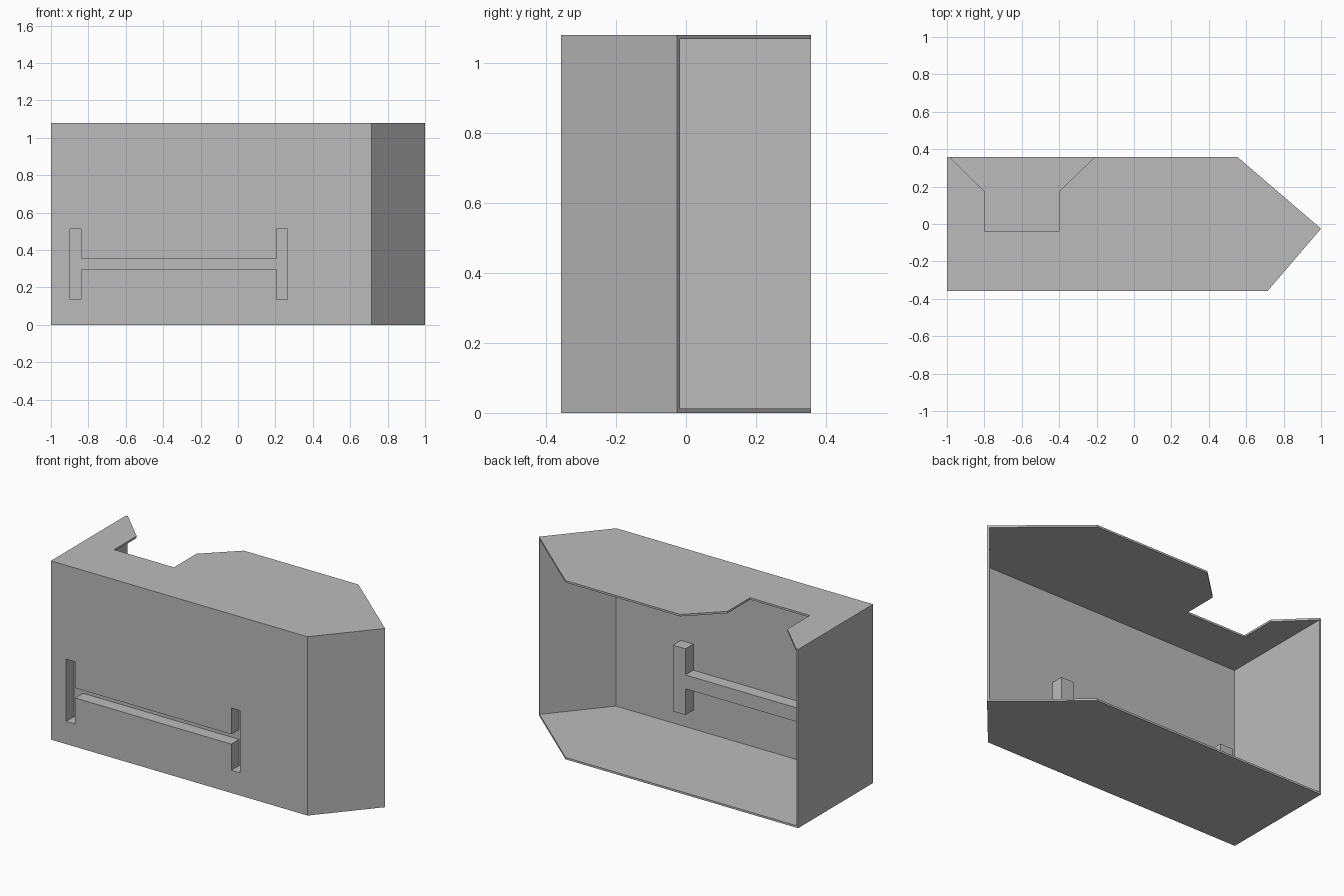
import bpy, bmesh
from mathutils import Vector

cube = bpy.data.objects.get("Cube")
if cube:
    bpy.data.objects.remove(cube, do_unlink=True)

T = 0.012            # sheet thickness
HEIGHT = 1.08
BACK = 0.357         # half of the depth

grey = bpy.data.materials.new("sheet_grey")
grey.use_nodes = True
GREY = (0.5, 0.5, 0.5, 1)
grey.diffuse_color = GREY
grey.node_tree.nodes["Principled BSDF"].inputs["Base Color"].default_value = GREY


def prism(name, outline, start, end, upright=False):
    """Extrude an outline along z, or along y when upright."""
    place = (lambda a, b, h: (a, h, b)) if upright else (lambda a, b, h: (a, b, h))
    bm = bmesh.new()
    face = bm.faces.new([bm.verts.new(place(a, b, start)) for a, b in outline])
    moved = bmesh.ops.extrude_face_region(bm, geom=[face])["geom"]
    shift = Vector(place(0, 0, end - start))
    bmesh.ops.translate(bm, vec=shift, verts=[v for v in moved if isinstance(v, bmesh.types.BMVert)])
    bmesh.ops.recalc_face_normals(bm, faces=bm.faces)
    mesh = bpy.data.meshes.new(name)
    bm.to_mesh(mesh)
    bm.free()
    mesh.materials.append(grey)
    obj = bpy.data.objects.new(name, mesh)
    bpy.context.collection.objects.link(obj)
    return obj


def combine(target, other, operation):
    mod = target.modifiers.new(operation.lower(), 'BOOLEAN')
    mod.operation = operation
    mod.object = other
    mod.solver = 'EXACT'
    bpy.context.view_layer.objects.active = target
    bpy.ops.object.modifier_apply(modifier=mod.name)
    bpy.data.objects.remove(other, do_unlink=True)


def handle_outline(grow):
    """H shape lying on its side: two uprights joined by a long bar."""
    cx, cz = -0.317, 0.325
    half = [(0.522 - grow, 0.03 + grow), (0.522 - grow, 0.188 + grow),
            (0.582 + grow, 0.188 + grow)]
    right = [(x, z) for x, z in half] + [(x, -z) for x, z in reversed(half)]
    left = [(-x, -z) for x, z in right]
    return [(cx + x, cz + z) for x, z in right + left]


# Floor and notched top panel
corners = [(-1, -BACK), (0.715, -BACK), (1, -0.025), (0.555, BACK)]
notch = [(-0.21, BACK), (-0.4, 0.175), (-0.4, -0.04),
         (-0.8, -0.04), (-0.8, 0.175), (-0.985, BACK)]
prism("floor_panel", corners + [(-1, BACK)], 0, T)
prism("top_panel", corners + notch + [(-1, BACK)], HEIGHT - T, HEIGHT)

# Bent wall around the side, front and angled corner
wall = prism("bent_wall", [
    (-1, BACK), (-1, -BACK), (0.715, -BACK), (1, -0.025),
    (0.991, -0.017), (0.71, T - BACK), (T - 1, T - BACK), (T - 1, BACK)], T, HEIGHT - T)

# Recessed handle pocket pressed into the front
combine(wall, prism("pocket_shell", handle_outline(T), -0.35, -0.27, True), 'UNION')
combine(wall, prism("pocket_cutter", handle_outline(0), -0.5, -0.282, True), 'DIFFERENCE')
